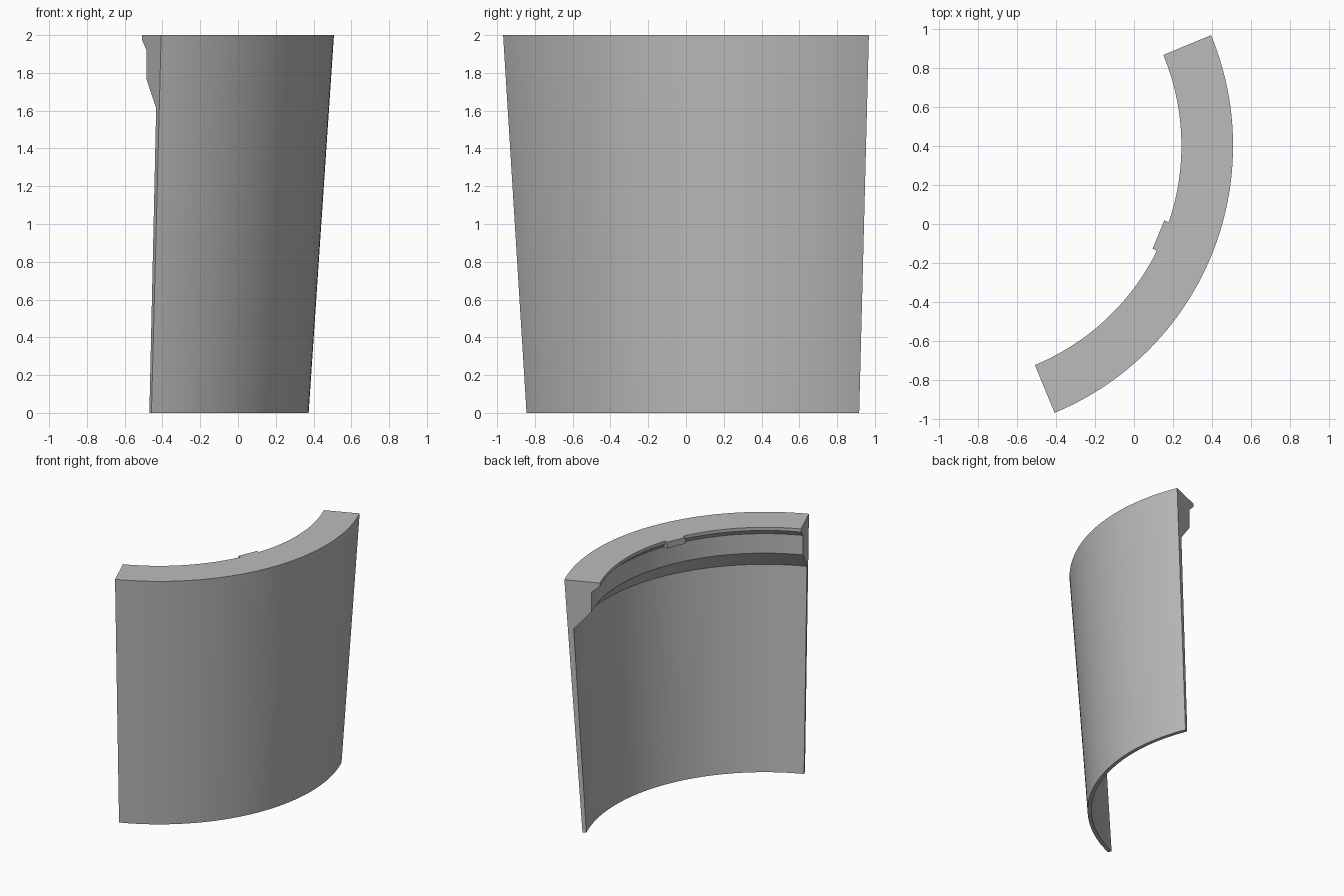
import bpy, bmesh, math
from mathutils import Matrix, Vector

cube = bpy.data.objects.get("Cube")
if cube:
    bpy.data.objects.remove(cube, do_unlink=True)

CENTRE = Vector((-0.974, 0.401, 0))      # axis of the curved shell
START, END, STEPS = math.radians(-67.5), math.radians(22.5), 48

grey = bpy.data.materials.new("plain grey")
grey.use_nodes = True
grey.diffuse_color = (0.5, 0.5, 0.5, 1)
grey.node_tree.nodes["Principled BSDF"].inputs["Base Color"].default_value = (0.5, 0.5, 0.5, 1)


def finish(bm, name):
    bmesh.ops.recalc_face_normals(bm, faces=bm.faces)
    mesh = bpy.data.meshes.new(name)
    bm.to_mesh(mesh)
    bm.free()
    mesh.materials.append(grey)
    obj = bpy.data.objects.new(name, mesh)
    bpy.context.collection.objects.link(obj)
    return obj


# Curved tapering panel: (radius, height) section swept through a quarter turn
section = [(1.348, 0), (1.482, 2), (1.217, 2), (1.217, 1.975),
           (1.28, 1.92), (1.28, 1.765), (1.413, 1.613), (1.319, 0)]
bm = bmesh.new()
rings = []
for i in range(STEPS + 1):
    a = START + (END - START) * i / STEPS
    rings.append([bm.verts.new(CENTRE + Vector((r * math.cos(a), r * math.sin(a), z)))
                  for r, z in section])
for near, far in zip(rings, rings[1:]):
    for k in range(len(section)):
        j = (k + 1) % len(section)
        bm.faces.new((near[k], near[j], far[j], far[k]))
bm.faces.new(rings[0])
bm.faces.new(rings[-1])
panel = finish(bm, "curved_panel")
bpy.context.view_layer.objects.active = panel
panel.select_set(True)
bpy.ops.object.shade_smooth_by_angle(angle=math.radians(20))

# Small locating key on the inner lip, halfway along the arc
bm = bmesh.new()
bmesh.ops.create_cube(bm, size=1)
place = (Matrix.Translation(CENTRE) @ Matrix.Rotation((START + END) / 2, 4, "Z")
         @ Matrix.Translation((1.225, 0, 1.975))
         @ Matrix.Diagonal((0.07, 0.157, 0.05, 1)))
bmesh.ops.transform(bm, matrix=place, verts=bm.verts)
finish(bm, "locating_key")
